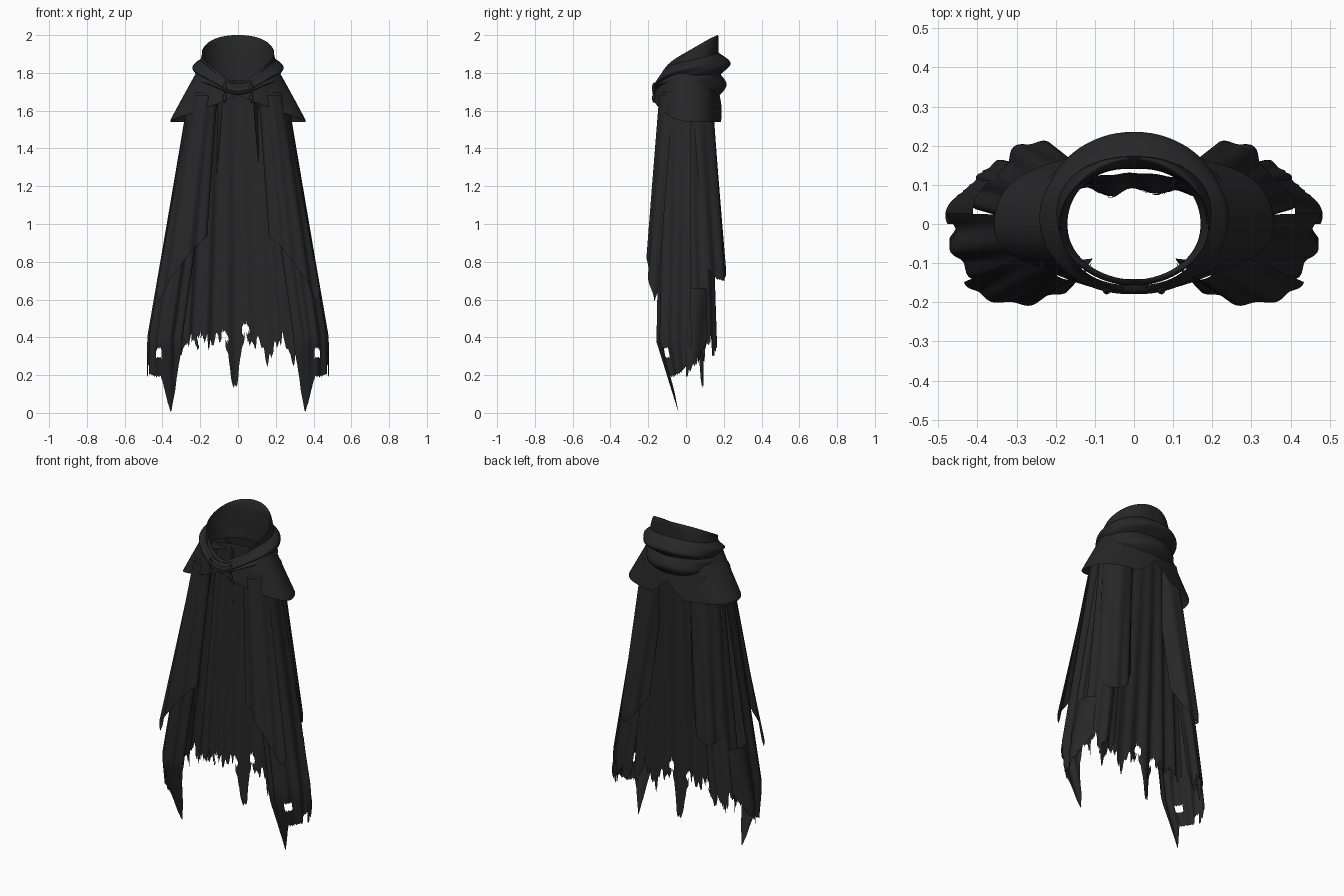
import bpy
import bmesh
import random
from math import sin, cos, pi, tau, radians, exp

random.seed(4)
default_cube = bpy.data.objects.get("Cube")
if default_cube:
    bpy.data.objects.remove(default_cube, do_unlink=True)

# One dark cloth colour for everything
charcoal = (0.02, 0.02, 0.02, 1)
cloth = bpy.data.materials.new("charcoal cloth")
cloth.use_nodes = True
cloth.diffuse_color = charcoal
shader = cloth.node_tree.nodes["Principled BSDF"]
shader.inputs["Base Color"].default_value = charcoal
shader.inputs["Roughness"].default_value = 0.9


def blend(start, end, amount):
    return start + (end - start) * amount


def tooth(u, centre, half_width):
    """Triangular spike, one at the centre and zero past the half width."""
    return max(0, 1 - abs(u - centre) / half_width)


def make_surface(name, rows, mirror=False, closed=False, holes=()):
    """Skin a grid of points, tearing out oval holes given as (x, z, radius)."""
    mesh_builder = bmesh.new()
    grid = [[mesh_builder.verts.new(point) for point in row] for row in rows]
    for upper, lower in zip(grid, grid[1:]):
        columns = len(upper)
        for left in range(columns if closed else columns - 1):
            right = (left + 1) % columns
            corners = (upper[left], lower[left], lower[right], upper[right])
            mesh_builder.faces.new(corners).smooth = True

    def is_torn(face):
        centre = face.calc_center_median()
        return any((centre.x - x) ** 2 + (centre.z - z) ** 2 / 2 < radius ** 2
                   for x, z, radius in holes)

    torn_faces = [face for face in mesh_builder.faces if is_torn(face)]
    bmesh.ops.delete(mesh_builder, geom=torn_faces, context="FACES")
    mesh = bpy.data.meshes.new(name)
    mesh_builder.to_mesh(mesh)
    mesh_builder.free()
    mesh.materials.append(cloth)
    surface = bpy.data.objects.new(name, mesh)
    bpy.context.collection.objects.link(surface)
    if mirror:
        surface.modifiers.new("mirror", "MIRROR")


def drape(name, arc, top, bottom, high, foot, hem, pleats=3, depth=0.008,
          ragged=0, columns=60, neckline=0, mirror=True, holes=()):
    """Hanging sheet on an elliptical arc (centre x, centre y, radius x, radius y)
    that changes from top to bottom; angles run from the front round the side."""
    row_count = columns // 2
    strips = []
    for column in range(columns + 1):
        u = column / columns
        angle = radians(blend(*arc, u))
        start_height = high - neckline * tooth(u, 0, 0.35)
        low = hem(u) + random.uniform(-ragged, ragged)
        strip = []
        for row in range(row_count + 1):
            z = blend(start_height, low, row / row_count)
            fall = min(1, (high - z) / (high - foot))
            centre_x, centre_y, radius_x, radius_y = (
                blend(start, end, fall) for start, end in zip(top, bottom))
            wave = sin(pleats * tau * u + fall) + sin(pleats * 5 * u) / 2
            swell = depth * (0.2 + fall) * wave
            x = centre_x + (radius_x + swell) * sin(angle)
            y = centre_y - (radius_y + swell) * cos(angle)
            # Low front tips hang inward
            if y < 0:
                y *= min(1, 0.25 + 2 * max(z, 0))
            strip.append((max(x, 0) if mirror else x, y, z))
        strips.append(strip)
    make_surface(name, list(zip(*strips)), mirror, holes=holes)


def roll(name, width, spread, bulge, front, back, rise):
    """Tilted ring of rolled cloth; front and back give start and end heights."""
    steps, around = 24, 72
    rows = []
    for step in range(steps + 1):
        t = step / steps
        arch = sin(pi * t)
        radius = width + spread * t + bulge * arch
        ring = []
        for index in range(around):
            angle = tau * index / around
            from_front = min(angle, tau - angle)
            tilt = (1 - cos(angle)) / 2
            height = blend(blend(*front, t), blend(*back, t), tilt)
            height += rise * arch * blend(0.25, 1, tilt)
            height -= exp(-(from_front * 1.5) ** 2) / 13
            crease = sin(3 * from_front + 9 * t) / 200
            ring.append(((radius + crease) * sin(angle),
                         (radius - width) / 2 - (radius + crease - 0.035) * cos(angle),
                         height))
        rows.append(ring)
    make_surface(name, rows, closed=True)


# Hem lines, each a rule over the sheet from its first edge to its last
def back_hem(u):
    long_tail = tooth(u, 0.53, 0.07) * 0.28
    short_tails = tooth(u, 0.26, 0.08) + tooth(u, 0.04, 0.06)
    shreds = sin(40 * u) * sin(97 * u)
    return 0.38 - long_tail - short_tails / 9 + shreds / 25


def side_hem(u):
    long_point = tooth(u, 0.26, 0.2)
    inner_edge = tooth(u, 0, 0.15)
    return 0.19 * (1 - long_point) + inner_edge / 5 + u ** 6 / 12


def front_hem(u):
    return 0.93 - 0.4 * u ** 1.5 + tooth(u, 1, 0.1) / 9


def lobe_hem(u):
    return 0.7 + (u - 0.4) ** 2 / 2


def rear_hem(u):
    return 0.34 + sin(20 * u) / 20


def loop_hem(u):
    return 0.2 + u / 5


def capelet_hem(u):
    front_lift = max(0, 1 - 2 * u) ** 1.5
    back_split = tooth(u, 1, 0.1)
    return 1.54 + front_lift / 7 + back_split / 10


# Back panel with a torn, pierced hem
drape("back_panel", (130, 230), (0, 0, 0.26, 0.13), (0, 0.02, 0.4, 0.06), 1.72, 0.3,
      back_hem, pleats=6, ragged=0.015, columns=130, mirror=False,
      holes=[(-0.07, 0.4, 0.02), (0.04, 0.44, 0.02), (-0.2, 0.39, 0.016)])

# Side drapes ending in a long point
drape("side_drape", (-45, 100), (0.17, 0, 0.09, 0.125), (0.37, 0, 0.1, 0.15), 1.7, 0.4,
      side_hem, pleats=4, ragged=0.005, holes=[(0.42, 0.31, 0.016)])

# Outer front drapes with a slanting hem
drape("front_drape", (-50, 70), (0.17, -0.03, 0.08, 0.11), (0.3, -0.11, 0.14, 0.11), 1.68, 0.6,
      front_hem)

# Outer back drapes with a rounded lobe
drape("back_drape", (80, 250), (0.16, 0.04, 0.09, 0.1), (0.25, 0.12, 0.09, 0.09), 1.7, 0.75,
      lobe_hem, ragged=0.004)

# Torn sheets between the back panel and the sides
drape("rear_side_drape", (62, 220), (0.16, 0.03, 0.09, 0.09), (0.33, 0.08, 0.08, 0.08), 1.7, 0.35,
      rear_hem, ragged=0.03)

# Loose loops of cloth at the outer sides
drape("side_loop", (80, 160), (0.32, 0.02, 0.09, 0.11), (0.37, 0.02, 0.1, 0.11), 0.66, 0.3,
      loop_hem, pleats=1, ragged=0.02, columns=30)

# Shoulder capelet, lifted at the throat and split at the back
drape("capelet", (0, 180), (0, 0, 0.21, 0.155), (0, 0.01, 0.36, 0.185), 1.82, 1.55,
      capelet_hem, depth=0.005, neckline=0.08)

# High collar with draped folds beneath it
roll("cowl", width=0.175, spread=0.03, bulge=0, front=(1.77, 1.78), back=(1.76, 1.82), rise=0.21)
roll("upper_cowl_fold", width=0.19, spread=0.02, bulge=0.04, front=(1.82, 1.77), back=(1.92, 1.79), rise=0)
roll("lower_cowl_fold", width=0.2, spread=0, bulge=0.03, front=(1.79, 1.76), back=(1.82, 1.66), rise=0)


# Small knotted cord ties at the throat
def throat_tie(name, x):
    rows = []
    for step in range(13):
        t = step / 12
        thickness = 0.002 + 0.008 * abs(sin(tau * t))
        rows.append([(x + thickness * cos(tau * k / 8), thickness * sin(tau * k / 8) - 0.17,
                      blend(1.75, 1.64, t)) for k in range(8)])
    make_surface(name, rows, closed=True)


throat_tie("left_throat_tie", 0.07)
throat_tie("right_throat_tie", -0.07)
